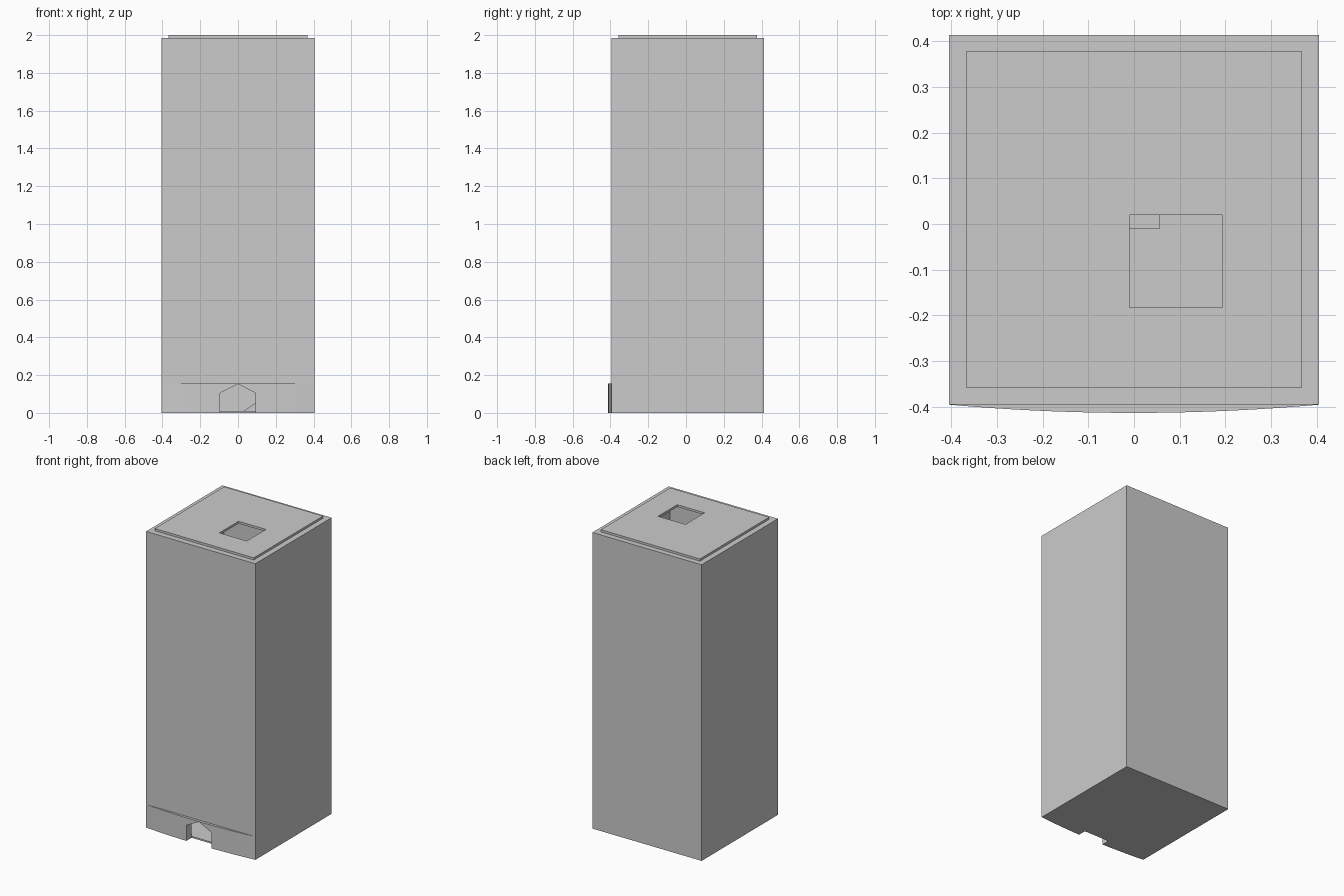
import bpy, bmesh

if "Cube" in bpy.data.objects:
    bpy.data.objects.remove(bpy.data.objects["Cube"])


def prism(name, pts, axis, lo, hi):
    """Extrude a 2D outline along y (points are x,z) or z (points are x,y)."""
    def at(p, d):
        return (p[0], d, p[1]) if axis == 'y' else (p[0], p[1], d)
    bm = bmesh.new()
    a = [bm.verts.new(at(p, lo)) for p in pts]
    b = [bm.verts.new(at(p, hi)) for p in pts]
    bm.faces.new(a)
    bm.faces.new(b)
    n = len(pts)
    for i in range(n):
        j = (i + 1) % n
        bm.faces.new((a[i], a[j], b[j], b[i]))
    bmesh.ops.recalc_face_normals(bm, faces=bm.faces)
    me = bpy.data.meshes.new(name)
    bm.to_mesh(me)
    bm.free()
    ob = bpy.data.objects.new(name, me)
    bpy.context.collection.objects.link(ob)
    return ob


def box(name, x0, x1, y0, y1, z0, z1):
    return prism(name, [(x0, y0), (x1, y0), (x1, y1), (x0, y1)], 'z', z0, z1)


def cut(ob, cutter):
    cutter.hide_render = True
    bpy.context.view_layer.objects.active = ob
    mod = ob.modifiers.new("cut", 'BOOLEAN')
    mod.operation = 'DIFFERENCE'
    mod.solver = 'EXACT'
    mod.object = cutter
    bpy.ops.object.modifier_apply(modifier=mod.name)


W, IN = 0.405, 0.367            # outer and inner half widths
Y0, Y1 = -0.395, 0.413          # front and back wall faces
YI0, YI1 = -0.357, 0.377        # inner faces
TOP = 1.985

# hollow square tower with an arched doorway
walls = box("tower_walls", -W, W, Y0, Y1, 0, TOP)
inner = box("interior_cutter", -IN, IN, YI0, YI1, -0.1, 2.1)
door = prism("door_cutter", [(-0.095, -0.05), (0.092, -0.05), (0.092, 0.105),
                             (0, 0.153), (-0.095, 0.105)], 'y', -0.6, -0.2)
cut(walls, inner)
cut(walls, door)

# shallow bowed plinth along the front
N = 24
bow = []
for i in range(N + 1):
    t = -1 + 2 * i / N
    bow.append((W * t, Y0 - 0.018 * (1 - t * t)))
plinth = prism("front_plinth", bow, 'z', 0, 0.155)
cut(plinth, door)
plinth.select_set(True)
bpy.ops.object.shade_smooth_by_angle()

# floor slab inside the walls
box("floor", -IN, IN, YI0, YI1, 0, 0.01)

# raised roof panel with a square hatch
roof = box("roof_panel", -IN, IN, YI0, YI1, TOP, 2.0)
hatch = box("hatch_cutter", -0.01, 0.193, -0.183, 0.02, 1.9, 2.1)
cut(roof, hatch)

# interior ramp on the back wall and a small landing
prism("ramp", [(0.03, 0.01), (IN, 0.01), (IN, 0.235)], 'y', 0.25, YI1)
box("landing", -0.2, 0.057, -0.01, 0.2, 0.9, 0.92)

for c in (inner, door, hatch):
    bpy.data.objects.remove(c, do_unlink=True)
